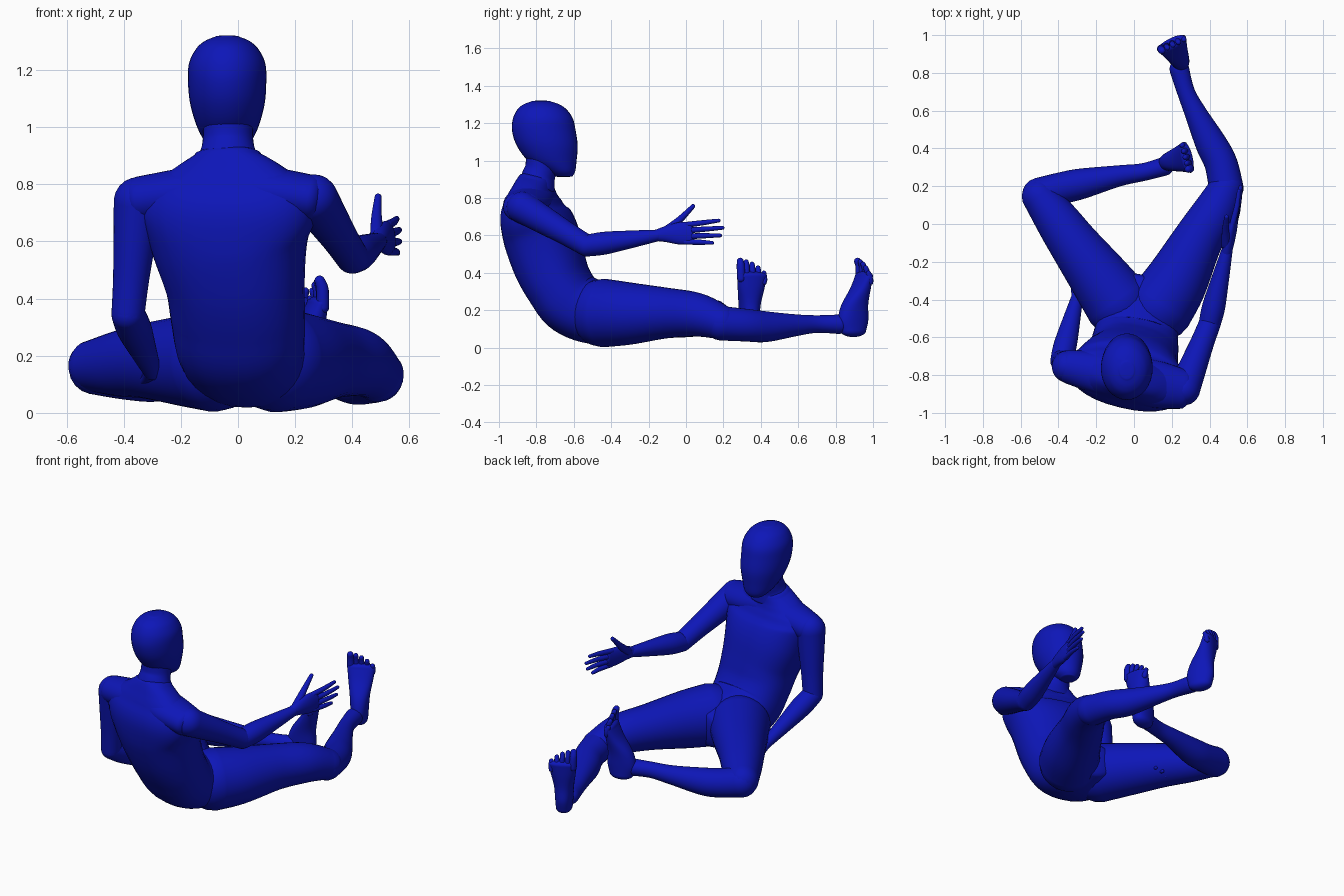
import bpy, bmesh, math
from mathutils import Vector as V

mat = bpy.data.materials.new("blue")
mat.diffuse_color = (0.004, 0.008, 0.48, 1)


def spline(pts, steps):
    """Catmull-Rom through tuples of any length."""
    out = []
    n = len(pts)
    for i in range(n - 1):
        p0, p1, p2, p3 = pts[max(i - 1, 0)], pts[i], pts[i + 1], pts[min(i + 2, n - 1)]
        for k in range(steps):
            t = k / steps
            out.append([0.5 * (2 * b + (c - a) * t + (2 * a - 5 * b + 4 * c - d) * t * t
                               + (3 * b - a - 3 * c + d) * t ** 3)
                        for a, b, c, d in zip(p0, p1, p2, p3)])
    out.append(list(pts[-1]))
    return out


def loft(name, pts, side=(0.3, -0.2, 1), axis=None, power=2.0, cap=1.0, steps=6, n=32):
    """Skin of oval rings (x, y, z, half width, half depth) with rounded ends."""
    pts = [p if len(p) == 5 else (*p, p[3]) for p in pts]
    raw = spline(pts, steps)
    rings = []
    for i, r in enumerate(raw):
        a, b = raw[max(i - 1, 0)], raw[min(i + 1, len(raw) - 1)]
        t = V(axis) if axis else (V(b[:3]) - V(a[:3])).normalized()
        rings.append((V(r[:3]), t, r[3], r[4]))

    def end(ring, sign):
        c, t, a, b = ring
        res = []
        for k in range(1, 6):
            w = math.radians(k * 17.5)
            res.append((c + t * sign * cap * min(a, b) * math.sin(w), t,
                        a * math.cos(w), b * math.cos(w)))
        return res
    rings = end(rings[0], -1)[::-1] + rings + end(rings[-1], 1)

    bm = bmesh.new()
    rows = []
    for c, t, a, b in rings:
        u = V(side)
        u = (u - t * u.dot(t)).normalized()
        v = t.cross(u)
        row = []
        for j in range(n):
            w = 2 * math.pi * j / n
            cs, sn = math.cos(w), math.sin(w)
            x = math.copysign(abs(cs) ** (2 / power), cs) * a
            y = math.copysign(abs(sn) ** (2 / power), sn) * b
            row.append(bm.verts.new(c + u * x + v * y))
        rows.append(row)
    for p, q in zip(rows, rows[1:]):
        for j in range(n):
            k = (j + 1) % n
            bm.faces.new((p[j], p[k], q[k], q[j]))
    bm.faces.new(rows[0][::-1])
    bm.faces.new(rows[-1])
    bmesh.ops.recalc_face_normals(bm, faces=bm.faces)
    me = bpy.data.meshes.new(name)
    bm.to_mesh(me)
    bm.free()
    me.shade_smooth()
    me.materials.append(mat)
    ob = bpy.data.objects.new(name, me)
    bpy.context.collection.objects.link(ob)
    return ob


# Torso, leaning back and slightly turned
across = (0.97, -0.24, 0)
loft("torso", [(0.075, -0.31, 0.165, 0.14, 0.11), (0.035, -0.46, 0.18, 0.20, 0.165),
               (0.01, -0.60, 0.235, 0.225, 0.175), (0.0, -0.675, 0.33, 0.235, 0.175),
               (-0.01, -0.73, 0.45, 0.245, 0.188), (-0.03, -0.775, 0.60, 0.28, 0.193),
               (-0.035, -0.81, 0.71, 0.315, 0.17), (-0.035, -0.815, 0.79, 0.29, 0.13),
               (-0.035, -0.81, 0.85, 0.205, 0.105), (-0.035, -0.80, 0.90, 0.12, 0.09)],
     side=across, power=2.3, cap=0.3)
loft("shoulders", [(-0.345, -0.755, 0.745, 0.082, 0.09), (-0.2, -0.785, 0.765, 0.09, 0.11),
                   (-0.035, -0.815, 0.79, 0.095, 0.12), (0.12, -0.85, 0.77, 0.09, 0.125),
                   (0.26, -0.875, 0.75, 0.082, 0.105)], side=(0, 0, 1), cap=0.6)

# Neck and head
loft("neck", [(-0.035, -0.80, 0.86, 0.135, 0.1), (-0.035, -0.79, 0.91, 0.1, 0.09),
              (-0.035, -0.775, 0.96, 0.088, 0.085), (-0.035, -0.765, 1.04, 0.088, 0.09)],
     side=(1, 0, 0), cap=0.3)
loft("head", [(-0.035, -0.655, 0.918, 0.05, 0.05), (-0.035, -0.672, 0.945, 0.078, 0.08),
              (-0.036, -0.715, 1.0, 0.107, 0.13), (-0.037, -0.742, 1.08, 0.13, 0.163),
              (-0.038, -0.76, 1.16, 0.137, 0.17), (-0.038, -0.765, 1.225, 0.133, 0.16),
              (-0.038, -0.77, 1.275, 0.108, 0.13), (-0.038, -0.773, 1.302, 0.077, 0.093),
              (-0.038, -0.775, 1.316, 0.043, 0.052)],
     side=(1, 0, 0), axis=(0, 0, 1), cap=0.12)

# Arms: shoulder, elbow, wrist
arms = {"right": ((0.265, -0.875, 0.75), (0.40, -0.53, 0.545), (0.49, -0.15, 0.6)),
        "left": ((-0.35, -0.755, 0.74), (-0.385, -0.725, 0.345), (-0.30, -0.385, 0.145))}
for s, (sh, el, wr) in arms.items():
    sh, el, wr = V(sh), V(el), V(wr)
    loft(s + "_upper_arm", [(*sh, 0.085), (*sh.lerp(el, 0.35), 0.074),
                            (*sh.lerp(el, 0.7), 0.063), (*el, 0.058)])
    loft(s + "_forearm", [(*el, 0.058), (*el.lerp(wr, 0.25), 0.061),
                          (*el.lerp(wr, 0.65), 0.046), (*wr, 0.031)])


def hand(name, wrist, d, up, palm):
    """Palm, four fingers and a thumb; d = pointing, up = thumb side, palm = curl side."""
    w, d, up = V(wrist), V(d).normalized(), V(up)
    up = (up - d * up.dot(d)).normalized()
    q = d.cross(up)
    q = q if q.dot(V(palm)) > 0 else -q

    def at(a, b, c=0.0):
        return w + d * a + up * b + q * c
    loft(name + "_palm", [(*at(-0.01, 0), 0.03, 0.028), (*at(0.05, 0.005), 0.045, 0.029),
                          (*at(0.12, 0.005), 0.06, 0.026), (*at(0.18, 0.005), 0.058, 0.019)],
         side=up, cap=0.8, n=24)
    for i, (k, b, ln) in enumerate([(0.18, 0.049, 0.155), (0.185, 0.018, 0.17),
                                    (0.18, -0.013, 0.16), (0.17, -0.042, 0.125)]):
        loft(f"{name}_finger_{i + 1}", [(*at(k - 0.02, b), 0.016),
                                        (*at(k + ln * 0.5, b * 1.15), 0.014),
                                        (*at(k + ln, b * 1.3, 0.008), 0.010)], n=12, steps=4)
    loft(name + "_thumb", [(*at(0.04, 0.02, 0.01), 0.026), (*at(0.115, 0.08, 0.025), 0.019),
                           (*at(0.19, 0.15, 0.03), 0.012)], n=12, steps=4)


hand("right_hand", arms["right"][2], (0.235, 0.96, 0.05), (-0.1, 0, 1), (-1, 0, 0))
hand("left_hand", arms["left"][2], (0.02, 0.34, -0.06), (0.9, -0.1, 0.4), (0, 0, -1))

# Legs
loft("right_thigh", [(0.135, -0.44, 0.185, 0.183), (0.22, -0.31, 0.182, 0.168),
                     (0.33, -0.10, 0.185, 0.135), (0.425, 0.06, 0.175, 0.117),
                     (0.488, 0.19, 0.135, 0.092)])
loft("right_shin", [(0.488, 0.19, 0.13, 0.092), (0.46, 0.32, 0.12, 0.087),
                    (0.405, 0.43, 0.112, 0.082), (0.325, 0.59, 0.12, 0.058),
                    (0.275, 0.70, 0.126, 0.047), (0.24, 0.82, 0.125, 0.052)])
loft("left_thigh", [(-0.085, -0.42, 0.182, 0.178), (-0.18, -0.29, 0.182, 0.16),
                    (-0.315, -0.11, 0.182, 0.133), (-0.415, 0.03, 0.172, 0.115),
                    (-0.502, 0.145, 0.165, 0.092)])
loft("left_shin", [(-0.502, 0.155, 0.155, 0.09), (-0.38, 0.19, 0.13, 0.085),
                   (-0.27, 0.215, 0.12, 0.08), (-0.08, 0.255, 0.125, 0.056),
                   (0.05, 0.275, 0.13, 0.047), (0.16, 0.305, 0.13, 0.05)])


def foot(name, base, n, side):
    """Upright foot: n = sole direction, side = toward the big toe."""
    b, n, s = V((*base, 0)), V(n).normalized(), V(side).normalized()

    def at(a, c, z):
        return b + n * a + s * c + V((0, 0, z))
    loft(name, [(*at(0.01, 0, 0.09), 0.048, 0.072), (*at(0.01, 0, 0.15), 0.052, 0.086),
                (*at(0.02, 0, 0.23), 0.058, 0.073), (*at(0.055, 0, 0.32), 0.073, 0.047),
                (*at(0.075, 0, 0.385), 0.082, 0.032)],
         side=s, axis=(0, 0, 1), power=2.2, cap=0.7)
    for i in range(5):
        c = 0.06 - i * 0.031
        r = 0.022 if i == 0 else 0.016
        top = 0.462 - 0.004 * i * i
        loft(f"{name}_toe_{i + 1}", [(*at(0.08, c, 0.37 - 0.005 * i), r),
                                     (*at(0.078, c * 1.05, top - 0.03), r),
                                     (*at(0.068, c * 1.05, top), r * 0.85)], n=12, steps=3)


foot("right_foot", (0.235, 0.885), (-0.45, 0.89, 0), (-0.89, -0.45, 0))
foot("left_foot", (0.205, 0.335), (0.97, 0.24, 0), (0.24, -0.97, 0))
